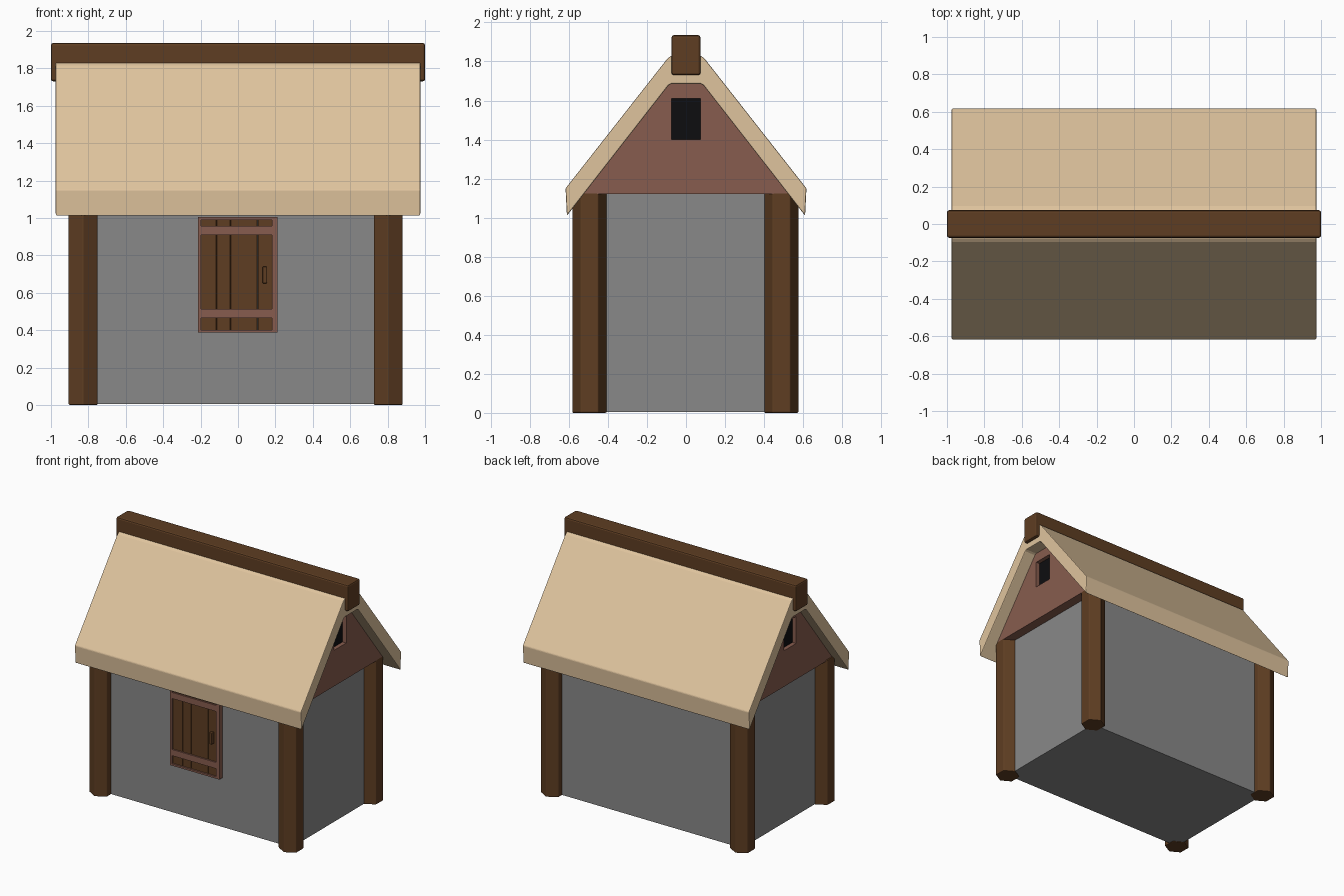
import bpy, bmesh, math

if "Cube" in bpy.data.objects:
    bpy.data.objects.remove(bpy.data.objects["Cube"])


def material(name, rgb):
    m = bpy.data.materials.new(name)
    m.diffuse_color = (*rgb, 1)
    m.use_nodes = True
    m.node_tree.nodes["Principled BSDF"].inputs["Base Color"].default_value = m.diffuse_color
    return m


WOOD = material("dark_wood", (0.112, 0.047, 0.016))
THATCH = material("thatch", (0.74, 0.55, 0.34))
STONE = material("grey_wall", (0.25, 0.25, 0.25))
CLAY = material("red_brown", (0.245, 0.108, 0.077))
BLACK = material("black", (0.004, 0.004, 0.005))


def finish(name, bm, mat, bevel=0):
    bmesh.ops.recalc_face_normals(bm, faces=bm.faces)
    me = bpy.data.meshes.new(name)
    bm.to_mesh(me)
    bm.free()
    me.materials.append(mat)
    ob = bpy.data.objects.new(name, me)
    bpy.context.collection.objects.link(ob)
    if bevel:
        mod = ob.modifiers.new("bevel", "BEVEL")
        mod.width, mod.segments = bevel, 2
    return ob


def box(name, x, y, z, mat, bevel=0):
    """Box from (min, max) pairs."""
    bm = bmesh.new()
    bmesh.ops.create_cube(bm, size=1)
    for v in bm.verts:
        v.co = [a + (b - a) * (c + 0.5) for (a, b), c in zip((x, y, z), v.co)]
    return finish(name, bm, mat, bevel)


def prism(name, half, x0, x1, mat, bevel=0):
    """Mirror a half profile of (y, z) points and extrude it along x."""
    pts = half + [(-y, z) for y, z in reversed(half)]
    bm = bmesh.new()
    f = bm.faces.new([bm.verts.new((x0, y, z)) for y, z in pts])
    ext = bmesh.ops.extrude_face_region(bm, geom=[f])["geom"]
    for v in ext:
        if isinstance(v, bmesh.types.BMVert):
            v.co.x = x1
    return finish(name, bm, mat, bevel)


# Walls
box("walls", (-0.825, 0.805), (-0.49, 0.49), (0.004, 1.125), STONE)

# Hexagonal corner posts
for px, sx in ((-0.828, "left"), (0.803, "right")):
    for py, sy in ((-0.495, "front"), (0.488, "back")):
        bm = bmesh.new()
        bmesh.ops.create_cone(bm, cap_ends=True, segments=6, radius1=0.089,
                              radius2=0.089, depth=1.13)
        for v in bm.verts:  # a corner points forwards
            x, y, z = v.co
            a = math.atan2(y, x)
            k = round((a - math.pi / 2) / (math.pi / 3) - 0.01)
            a = math.pi / 2 + k * math.pi / 3
            v.co = (px + 0.089 * math.cos(a), py + 0.089 * math.sin(a), z + 0.565)
        finish(f"{sy}_{sx}_post", bm, WOOD, 0.006)

# Gable block filling the roof, with a recessed window at each end
G0, G1 = -0.895, 0.88
gable = prism("gable", [(0.527, 1.12), (0.09, 1.68), (0.075, 1.69)], G0, G1, CLAY)
for end, inner, side in ((G0, G0 + 0.035, "left"), (G1, G1 - 0.035, "right")):
    s = -1 if side == "left" else 1
    cut = box("cutter", sorted((end + s * 0.05, inner)), (-0.075, 0.075), (1.40, 1.61), CLAY)
    cut.hide_render = True
    mod = gable.modifiers.new("window", "BOOLEAN")
    mod.operation, mod.object, mod.solver = "DIFFERENCE", cut, "EXACT"
    bpy.context.view_layer.objects.active = gable
    bpy.ops.object.modifier_apply(modifier=mod.name)
    bpy.data.objects.remove(cut)
    box(f"{side}_window", sorted((inner - s * 0.004, inner + s * 0.004)),
        (-0.0745, 0.0745), (1.4005, 1.6095), BLACK)

# Thatched roof and ridge beam
prism("roof", [(0.61, 1.01), (0.617, 1.15), (0.095, 1.815), (0.075, 1.83)][::-1][::-1]
      + [], -0.975, 0.975, THATCH).name = "roof_blank"
bpy.data.objects.remove(bpy.data.objects["roof_blank"])
bm = bmesh.new()
outer = [(0.61, 1.01), (0.617, 1.15), (0.095, 1.815), (0.075, 1.83)]
inner = [(0.075, 1.685), (0.09, 1.677)]
loop = outer + [(-y, z) for y, z in reversed(outer)]
loop += [(-y, z) for y, z in reversed(inner)] + inner
face = bm.faces.new([bm.verts.new((-0.975, y, z)) for y, z in loop])
for g in bmesh.ops.extrude_face_region(bm, geom=[face])["geom"]:
    if isinstance(g, bmesh.types.BMVert):
        g.co.x = 0.975
finish("roof", bm, THATCH, 0.006)
box("ridge_beam", (-1, 1), (-0.074, 0.074), (1.73, 1.935), WOOD, 0.012)

# Door planks
edges = [-0.2, -0.115, -0.04, 0.105, 0.185]
for i, (a, b) in enumerate(zip(edges, edges[1:])):
    box(f"door_plank_{i + 1}", (a + 0.001, b - 0.001), (-0.517, -0.48),
        (0.395, 1.0), WOOD, 0.004)

# Door frame, cross bars and handle
for name, x, z, y in (("frame_left", (-0.215, -0.197), (0.388, 1.005), -0.53),
                      ("frame_right", (0.182, 0.21), (0.388, 1.005), -0.53),
                      ("frame_bottom", (-0.197, 0.182), (0.388, 0.402), -0.53),
                      ("frame_top", (-0.197, 0.182), (0.988, 1.005), -0.53),
                      ("lower_bar", (-0.197, 0.182), (0.465, 0.513), -0.528),
                      ("upper_bar", (-0.197, 0.182), (0.91, 0.957), -0.528)):
    box("door_" + name, x, (y, -0.48), z, CLAY)
box("door_handle", (0.132, 0.155), (-0.545, -0.51), (0.65, 0.74), WOOD, 0.004)
